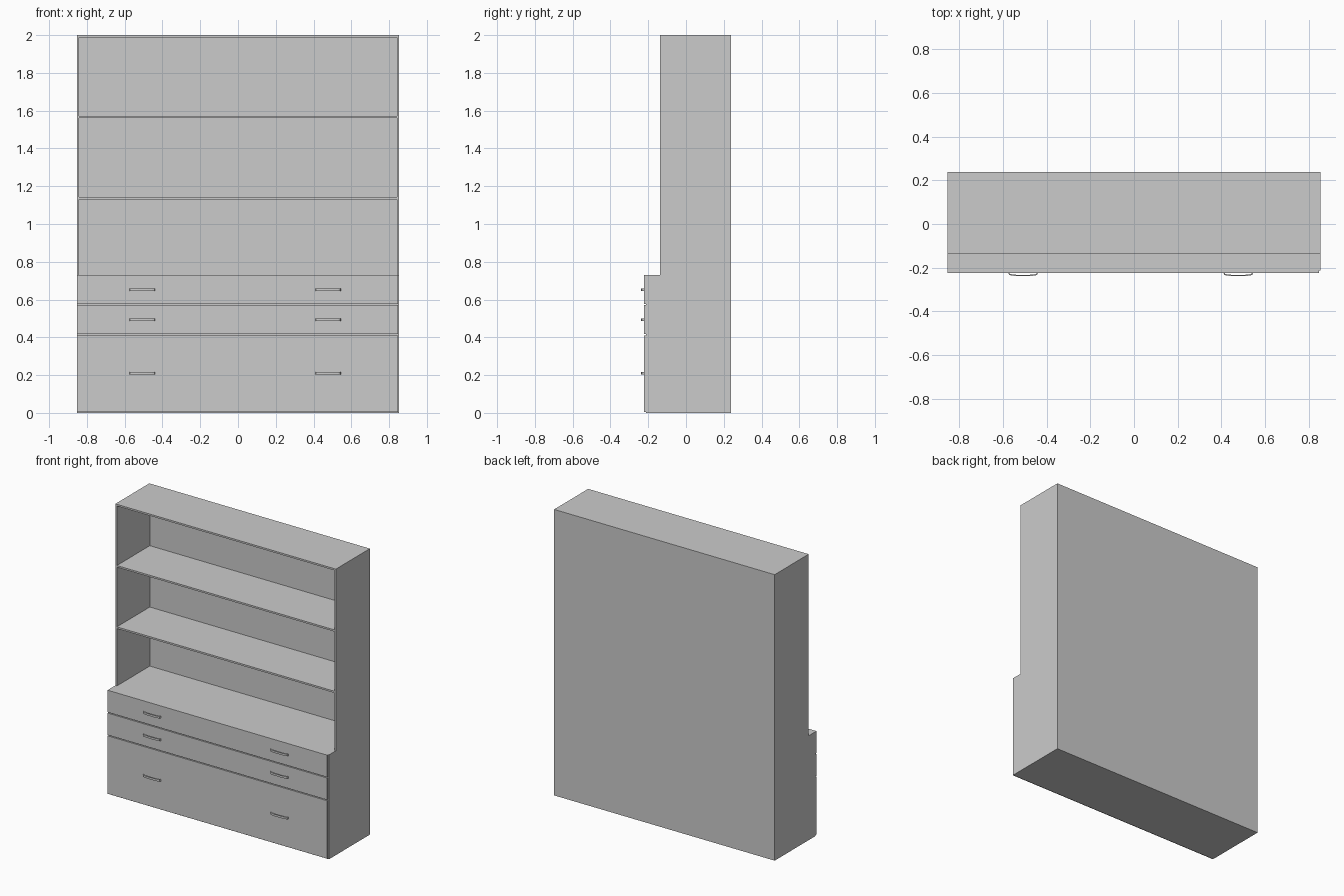
import bpy, bmesh

if "Cube" in bpy.data.objects:
    bpy.data.objects.remove(bpy.data.objects["Cube"])

W = 0.853            # half width
BACK = 0.2385
UPPER_FRONT = -0.137
BASE_FRONT = -0.213
FACE_FRONT = -0.223
BASE_TOP = 0.73
T = 0.012            # board thickness


def make_object(name, bm):
    bmesh.ops.recalc_face_normals(bm, faces=bm.faces[:])
    mesh = bpy.data.meshes.new(name)
    bm.to_mesh(mesh)
    bm.free()
    obj = bpy.data.objects.new(name, mesh)
    bpy.context.collection.objects.link(obj)
    return obj


def box(name, x0, x1, y0, y1, z0, z1):
    bm = bmesh.new()
    bmesh.ops.create_cube(bm, size=1)
    for v in bm.verts:
        v.co = (x1 if v.co.x > 0 else x0,
                y1 if v.co.y > 0 else y0,
                z1 if v.co.z > 0 else z0)
    return make_object(name, bm)


def handle(name, cx, z):
    # bowed strip: outer outline, then inner outline, extruded upwards
    outer = [(-0.068, 0), (-0.064, -0.010), (-0.052, -0.013), (-0.025, -0.0155),
             (0.025, -0.0155), (0.052, -0.013), (0.064, -0.010), (0.068, 0)]
    inner = [(0.063, 0), (0.059, -0.006), (0.025, -0.010),
             (-0.025, -0.010), (-0.059, -0.006), (-0.063, 0)]
    bm = bmesh.new()
    face = bm.faces.new([bm.verts.new((cx + x, FACE_FRONT + y, z - 0.007))
                         for x, y in outer + inner])
    new = bmesh.ops.extrude_face_region(bm, geom=[face])["geom"]
    bmesh.ops.translate(bm, vec=(0, 0, 0.014),
                        verts=[g for g in new if isinstance(g, bmesh.types.BMVert)])
    return make_object(name, bm)


# lower chest body
box("base_cabinet", -W, W, BASE_FRONT, BACK, 0, BASE_TOP)

# drawer fronts, each with two handles
drawers = [("bottom", 0.006, 0.411, 0.21),
           ("middle", 0.417, 0.570, 0.494),
           ("top", 0.576, BASE_TOP, 0.652)]
for label, z0, z1, hz in drawers:
    box(label + "_drawer_front", -W, 0.846, FACE_FRONT, BASE_FRONT, z0, z1)
    for side, cx in (("left", -0.507), ("right", 0.477)):
        handle(f"{label}_drawer_handle_{side}", cx, hz)

# upper bookcase: sides, top and back
box("left_side_panel", -W, -W + T, UPPER_FRONT, BACK, BASE_TOP, 2)
box("right_side_panel", W - T, W, UPPER_FRONT, BACK, BASE_TOP, 2)
box("top_panel", -W + T, W - T, UPPER_FRONT, BACK, 2 - T, 2)
box("back_panel", -W + T, W - T, BACK - T, BACK, BASE_TOP, 2 - T)

# open shelves
for label, z in (("lower", 1.131), ("upper", 1.560)):
    box(label + "_shelf", -W + T, W - T, UPPER_FRONT, BACK - T, z, z + T)
